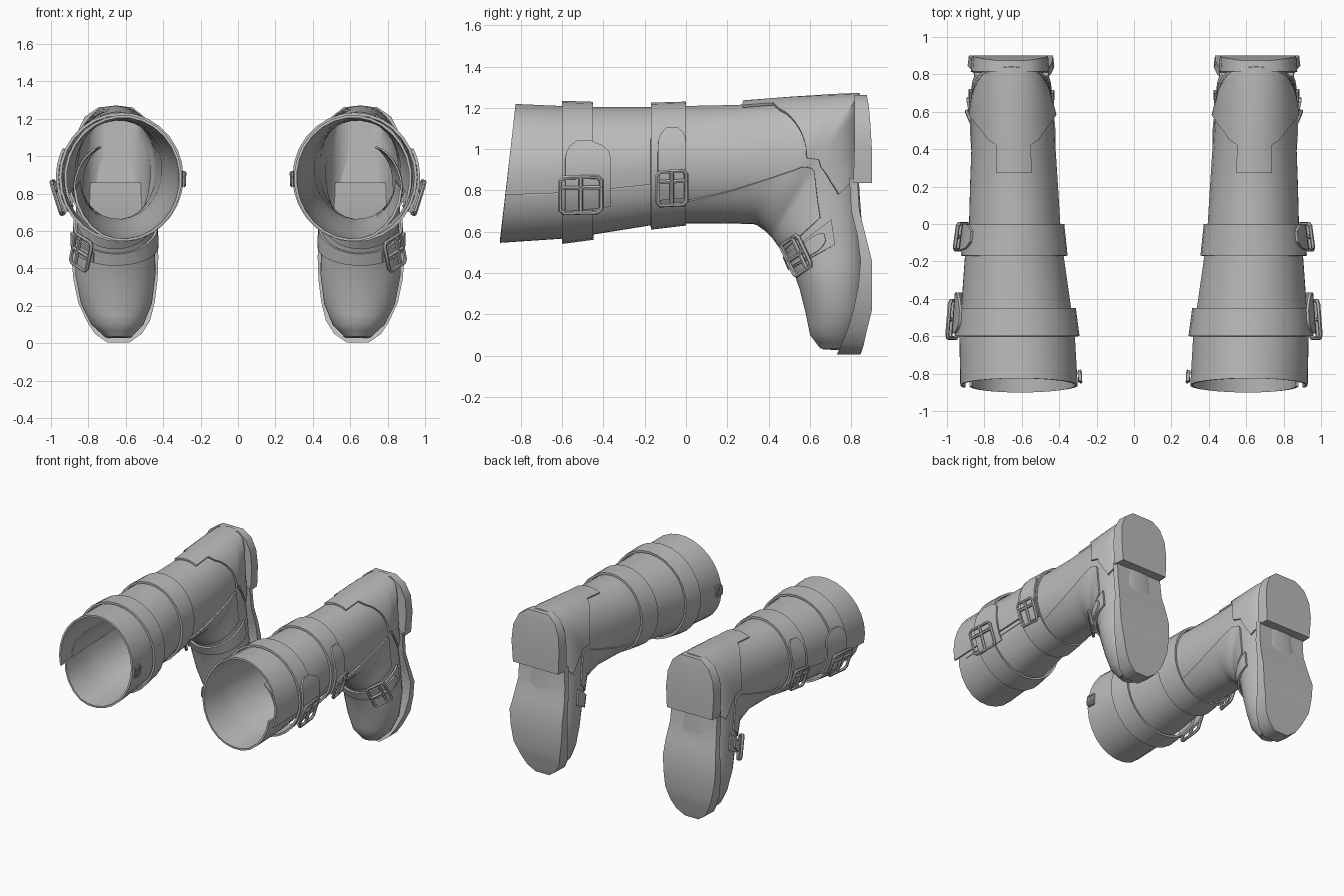
import bpy
from math import sin, cos, radians, copysign
from mathutils import Vector

cube = bpy.data.objects.get("Cube")
if cube:
    bpy.data.objects.remove(cube, do_unlink=True)

grey = bpy.data.materials.new("grey leather")
grey.use_nodes = True
grey.diffuse_color = (0.5, 0.5, 0.5, 1)
grey.node_tree.nodes["Principled BSDF"].inputs["Base Color"].default_value = (0.5, 0.5, 0.5, 1)

# Cross-sections from mouth to toe: instep y, z; back y, z; centre x, half width, boxiness
RINGS = [
    (-.9, .545, -.825, 1.22, .615, .315, 1), (-.6, .565, -.6, 1.21, .625, .31, 1),
    (-.45, .585, -.45, 1.205, .63, .295, 1), (-.17, .63, -.17, 1.205, .64, .265, 1),
    (0, .65, 0, 1.21, .638, .245, 1), (.2, .65, .25, 1.215, .642, .235, 1),
    (.34, .645, .5, 1.235, .645, .225, 1), (.39, .61, .72, 1.25, .65, .22, .9),
    (.42, .58, .835, 1.255, .655, .2, .8), (.45, .54, .835, 1.0, .655, .2, .7),
    (.48, .5, .84, .8, .655, .205, .6), (.515, .42, .855, .6, .655, .21, .5),
    (.55, .32, .87, .42, .655, .215, .5), (.58, .2, .865, .22, .65, .19, .6),
    (.6, .1, .83, .1, .645, .14, .7), (.65, .035, .79, .03, .64, .07, .8)]


def body(s, t, off=0.0):
    """Point on the boot surface: s runs along it, t is the angle around it."""
    i = min(int(s), len(RINGS) - 2)
    ay, az, by, bz, cx, hw, p = [a + (b - a) * (s - i) for a, b in zip(RINGS[i], RINGS[i + 1])]
    c, n = cos(radians(t)), sin(radians(t))
    x = copysign(abs(c) ** (p if n > 0 else 1), c)
    front, back = Vector((0, ay, az)), Vector((0, by, bz))
    half = (back - front) / 2
    half += half.normalized() * off
    return (front + back) / 2 + half * n + Vector((cx + (hw + off) * x, 0, 0))


def finish(obj, thick=0.0, inward=False):
    bpy.context.collection.objects.link(obj)
    obj.data.materials.append(grey)
    bpy.ops.object.select_all(action='DESELECT')
    obj.select_set(True)
    bpy.context.view_layer.objects.active = obj
    if obj.type == 'CURVE':
        bpy.ops.object.convert(target='MESH')
    if thick:
        mod = obj.modifiers.new("thickness", 'SOLIDIFY')
        mod.thickness = thick
        mod.offset = -1 if inward else 0
        bpy.ops.object.modifier_apply(modifier=mod.name)
    bpy.ops.object.shade_smooth_by_angle(angle=radians(40))


def make_mesh(name, verts, faces, side, thick=0.0, inward=False):
    if side < 0:
        faces = [f[::-1] for f in faces]
    mesh = bpy.data.meshes.new(name)
    mesh.from_pydata([(v[0] * side, v[1], v[2]) for v in verts], [], faces)
    finish(bpy.data.objects.new(name, mesh), thick, inward)


def sheet(name, side, fn, nu, nv, thick, closed=False, cap=False, inward=False):
    """Grid skin of fn(u, v), with u and v from 0 to 1."""
    cols = nv if closed else nv + 1
    verts = [fn(i / nu, j / nv) for i in range(nu + 1) for j in range(cols)]
    faces = []
    for i in range(nu):
        for j in range(nv):
            k = (j + 1) % cols
            faces.append((i * cols + j, (i + 1) * cols + j, (i + 1) * cols + k, i * cols + k))
    if cap:
        faces.append(tuple(nu * cols + j for j in range(cols)))
    make_mesh(name, verts, faces, side, thick, inward)


def slab(name, side, rows):
    """Stack of rectangles: z, half width, centre x, front y, back y."""
    verts, faces = [], []
    for z, hw, cx, yf, yb in rows:
        verts += [(cx - hw, yf, z), (cx + hw, yf, z), (cx + hw * .97, yb, z), (cx - hw * .97, yb, z)]
    for i in range(len(rows) - 1):
        for j in range(4):
            k = (j + 1) % 4
            faces.append((4 * i + j, 4 * i + k, 4 * i + 4 + k, 4 * i + 4 + j))
    n = len(verts)
    faces += [(3, 2, 1, 0), (n - 4, n - 3, n - 2, n - 1)]
    make_mesh(name, verts, faces, side)


def buckle(name, side, s, t, off, hu, hv, r):
    """Round-wire frame with a pin, lying on the boot surface."""
    c = body(s, t, off)
    u = (body(s, t + 2, off) - body(s, t - 2, off)).normalized()
    v = body(s + .1, t, off) - body(s - .1, t, off)
    v = (v - u * v.dot(u)).normalized()
    curve = bpy.data.curves.new(name, 'CURVE')
    curve.dimensions = '3D'
    curve.bevel_depth = r
    curve.bevel_resolution = 1
    k = .8
    frame = [(-1, -k), (-1, k), (-k, 1), (k, 1), (1, k), (1, -k), (k, -1), (-k, -1)]
    for path, cyclic in ((frame, True), ([(-1, 0), (1, 0)], False), ([(.4, -1), (.4, 1)], False)):
        spline = curve.splines.new('POLY')
        spline.points.add(len(path) - 1)
        spline.use_cyclic_u = cyclic
        for point, (a, b) in zip(spline.points, path):
            q = c + u * a * hu + v * b * hv
            point.co = (q.x * side, q.y, q.z, 1)
    curve.use_fill_caps = True
    finish(bpy.data.objects.new(name, curve))


def mix(a, b, f):
    return a + (b - a) * f


def strap_end(name, side, s0, s1, t0, t1, off):
    """Strap tongue with a rounded upper end."""
    def fn(u, v):
        w = (1 - max(0, (v - .7) / .3) ** 3 * .6) * (u - .5)
        return body((s0 + s1) / 2 + (s1 - s0) * w, mix(t0, t1, v), off)
    sheet(name, side, fn, 6, 12, .014)


def heel_counter(u, v):
    s = mix(5.1, 9.6, u)
    w = 22 if s < 5.7 else min(85, 28 + (s - 5.7) * 40)
    w = w if s < 8.2 else w - (s - 8.2) * 15
    return body(s, 90 + w * (2 * v - 1), .012)


def vamp(u, v):
    s = mix(4.0, 9.8, u)
    w = mix(50, 88, min(1, u * 1.8))
    return body(s, -90 + w * (2 * v - 1), .004)


def shaft(u, v):
    # The lower edge of the side slit tucks under the upper edge
    s = 4 * u
    tuck = max(0, (v - .85) / .15) * min(1, 4 - s)
    return body(s, mix(-18, 342, v) + 6 * tuck, -.045 * tuck)


for side, label in ((1, "left"), (-1, "right")):
    # Leather shell
    sheet(label + "_shaft", side, shaft, 16, 28, .014, inward=True)
    sheet(label + "_foot", side, lambda u, v: body(mix(4, 15, u), 360 * v - 18),
          22, 28, .014, closed=True, cap=True, inward=True)
    sheet(label + "_inner_gusset", side,
          lambda u, v: body(mix(.3, 3.9, u), mix(-22, 45, v), -.04 - .07 * v), 8, 6, .01)
    sheet(label + "_heel_counter", side, heel_counter, 30, 16, .014)
    sheet(label + "_vamp", side, vamp, 24, 16, .01)
    # Sole and heel
    slab(label + "_sole", side, [
        (.005, .06, .64, .73, .845), (.05, .125, .64, .75, .86), (.12, .17, .64, .78, .875),
        (.22, .205, .65, .81, .9), (.34, .225, .655, .835, .9), (.46, .232, .658, .845, .9),
        (.58, .22, .65, .83, .87), (.7, .205, .65, .8, .84), (.86, .2, .655, .79, .83)])
    slab(label + "_heel", side, [
        (.835, .2, .66, .81, .9), (1, .21, .663, .815, .9), (1.12, .2, .663, .815, .893),
        (1.21, .16, .66, .815, .885), (1.262, .09, .655, .815, .875)])
    # Bands around the shaft
    for name, s0, s1, off in (("upper_band", 1, 2, .016), ("lower_band", 3, 4, .012)):
        sheet(label + "_" + name, side,
              lambda u, v: body(mix(s0, s1, u), 360 * v, off), 2, 28, .016, closed=True)
    # Ankle strap over the instep
    sheet(label + "_ankle_strap", side,
          lambda u, v: body(mix(10.15, 10.95, u), mix(-190, 12, v), .014), 3, 20, .014)
    # Strap ends and buckles on the outer side
    strap_end(label + "_upper_strap_end", side, 1.1, 2.3, -32, 25, .032)
    strap_end(label + "_lower_strap_end", side, 3.2, 4, -32, 35, .028)
    strap_end(label + "_ankle_strap_end", side, 10.25, 10.85, -60, 0, .026)
    buckle(label + "_upper_buckle", side, 1.6, -18, .053, .09, .1, .011)
    buckle(label + "_lower_buckle", side, 3.6, -20, .05, .085, .07, .011)
    buckle(label + "_ankle_buckle", side, 10.5, -42, .04, .065, .085, .011)
    # Small tab at the inner side of the mouth
    sheet(label + "_mouth_tab", side,
          lambda u, v: body(mix(.08, .3, u), mix(174, 188, v), .012), 2, 3, .012)
    buckle(label + "_tab_buckle", side, .18, 181, .018, .035, .03, .006)
